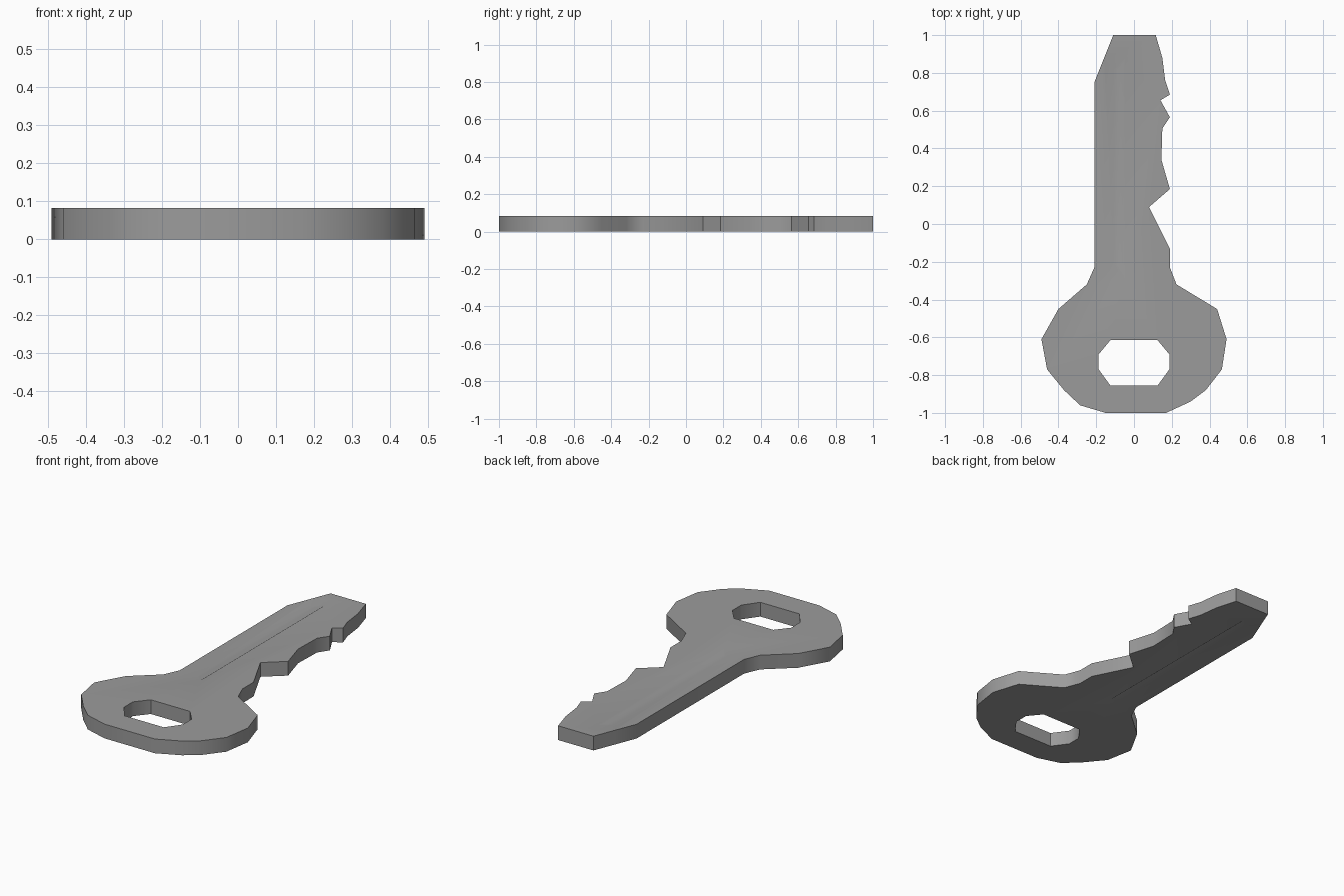
import bpy, bmesh, math

if "Cube" in bpy.data.objects:
    bpy.data.objects.remove(bpy.data.objects["Cube"])

T = 0.082  # key thickness


def make_object(name, bm):
    bmesh.ops.recalc_face_normals(bm, faces=bm.faces)
    mesh = bpy.data.meshes.new(name)
    bm.to_mesh(mesh)
    bm.free()
    ob = bpy.data.objects.new(name, mesh)
    bpy.context.collection.objects.link(ob)
    return ob


def prism(name, points, z0, z1):
    """Extrude a flat outline between two heights."""
    bm = bmesh.new()
    face = bm.faces.new([bm.verts.new((x, y, z0)) for x, y in points])
    ext = bmesh.ops.extrude_face_region(bm, geom=[face])
    for v in ext["geom"]:
        if isinstance(v, bmesh.types.BMVert):
            v.co.z = z1
    return make_object(name, bm)


def groove(name, z, depth):
    """Shallow channel along the blade with sloping ends, sunk into the face at z."""
    bm = bmesh.new()
    # Left x, right x, end inset and height of each level
    levels = [(-0.16, -0.05, 0, z - depth), (-0.16, -0.05, 0, z),
              (-0.105, -0.06, 0.06, z + depth)]
    for x0, x1, inset, h in levels:
        y0, y1 = -0.28 + inset, 0.88 - inset
        for x, y in ((x0, y0), (x1, y0), (x1, y1), (x0, y1)):
            bm.verts.new((x, y, h))
    bmesh.ops.convex_hull(bm, input=bm.verts)
    return make_object(name, bm)


def cut(target, cutter):
    """Subtract the cutter for good, then remove it."""
    mod = target.modifiers.new(cutter.name, 'BOOLEAN')
    mod.operation = 'DIFFERENCE'
    mod.solver = 'EXACT'
    mod.object = cutter
    bpy.context.view_layer.objects.active = target
    bpy.ops.object.modifier_apply(modifier=mod.name)
    bpy.data.objects.remove(cutter)


# Blade tip and toothed edge
teeth = [(-0.11, 1), (0.115, 1), (0.15, 0.88), (0.165, 0.76), (0.19, 0.685),
         (0.14, 0.655), (0.19, 0.565), (0.15, 0.505), (0.145, 0.34),
         (0.19, 0.185), (0.08, 0.09), (0.19, -0.13), (0.19, -0.23)]
# Rounded head
head = [(0.225, -0.32), (0.44, -0.45), (0.49, -0.61), (0.465, -0.77),
        (0.38, -0.88), (0.30, -0.94), (0.17, -1), (-0.15, -1),
        (-0.285, -0.96), (-0.37, -0.88), (-0.46, -0.77), (-0.49, -0.61),
        (-0.40, -0.45), (-0.25, -0.32)]
# Straight back of the blade
spine = [(-0.21, -0.23), (-0.21, 0.75)]
key = prism("key", teeth + head + spine, 0, T)

# Eight-sided ring hole
half = [(0.125, -0.615), (0.187, -0.69), (0.187, -0.77), (0.125, -0.855)]
hole = half + [(-x, y) for x, y in reversed(half)]
cut(key, prism("ring_hole_cutter", hole, -0.1, T + 0.1))

# Shallow grooves on both faces
cut(key, groove("top_groove_cutter", T, -0.007))
cut(key, groove("bottom_groove_cutter", 0, 0.007))

# Dark metal
metal = bpy.data.materials.new("dark_metal")
metal.diffuse_color = (0.33, 0.33, 0.33, 1)
metal.use_nodes = True
metal.node_tree.nodes["Principled BSDF"].inputs["Base Color"].default_value = metal.diffuse_color
key.data.materials.clear()
key.data.materials.append(metal)

# Soft side walls with crisp rims
bpy.ops.object.select_all(action='DESELECT')
key.select_set(True)
bpy.context.view_layer.objects.active = key
bpy.ops.object.shade_smooth_by_angle(angle=math.radians(44))
